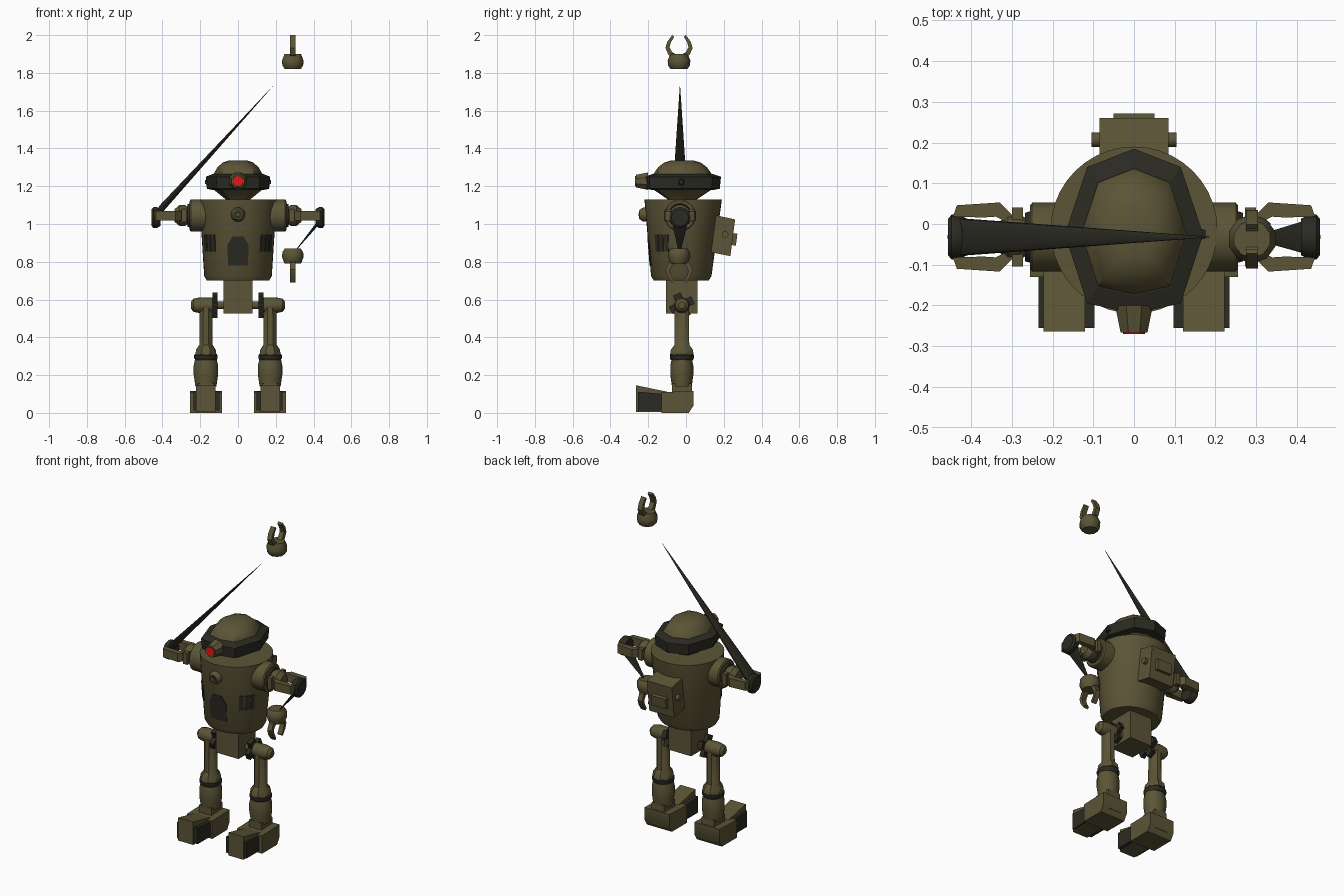
import bpy, bmesh, math
from math import sin, cos, pi, radians
from mathutils import Vector

cube = bpy.data.objects.get("Cube")
if cube:
    bpy.data.objects.remove(cube, do_unlink=True)


def material(name, rgb):
    m = bpy.data.materials.new(name)
    m.use_nodes = True
    m.diffuse_color = (*rgb, 1)
    m.node_tree.nodes["Principled BSDF"].inputs["Base Color"].default_value = (*rgb, 1)
    return m


OLIVE = material("olive metal", (0.105, 0.09, 0.037))
DARK = material("dark metal", (0.024, 0.023, 0.016))
RED = material("red lens", (0.8, 0.008, 0.008))


def loft(name, rings, mat, angle=35):
    """Skin a stack of equal-sized point rings and close both ends."""
    bm = bmesh.new()
    rows = [[bm.verts.new(p) for p in ring] for ring in rings]
    for a, b in zip(rows, rows[1:]):
        for i in range(len(a)):
            j = (i + 1) % len(a)
            bm.faces.new((a[i], a[j], b[j], b[i]))
    bm.faces.new(rows[0])
    bm.faces.new(rows[-1])
    bmesh.ops.recalc_face_normals(bm, faces=bm.faces)
    me = bpy.data.meshes.new(name)
    bm.to_mesh(me)
    bm.free()
    me.materials.append(mat)
    for f in me.polygons:
        f.use_smooth = True
    me.set_sharp_from_angle(angle=radians(angle))
    ob = bpy.data.objects.new(name, me)
    bpy.context.collection.objects.link(ob)
    return ob


def prism(name, pts, x0, x1, mat):
    """Extrude a (y, z) outline along x."""
    return loft(name, [[(x, y, z) for y, z in pts] for x in (x0, x1)], mat)


def box(name, x, y, z, mat):
    return prism(name, [(y[0], z[0]), (y[1], z[0]), (y[1], z[1]), (y[0], z[1])], *x, mat)


def lathe(name, profile, axis, center, mat, n=20, squash=1):
    """Turn (position, radius) pairs around an axis through center."""
    rings = []
    for t, r in profile:
        ring = []
        for k in range(n):
            a = 2 * pi * (k + 0.5) / n
            u, v = r * cos(a), r * sin(a) * squash
            off = {"x": (t, u, v), "y": (u, t, v), "z": (u, v, t)}[axis]
            ring.append(Vector(center) + Vector(off))
        rings.append(ring)
    return loft(name, rings, mat)


# Head: faceted oval rings scaled about the head centre
HEAD = [(0, .185), (.115, .14), (.17, -.025), (.115, -.195), (0, -.22)]
HEAD += [(-x, y) for x, y in HEAD[3:0:-1]]


def head_part(name, levels, mat, angle=35):
    rings = [[(x * s, (y + .02) * s - .02, z) for x, y in HEAD] for z, s in levels]
    return loft(name, rings, mat, angle)


head_part("head_dome", [(1.24, .8), (1.262, .77), (1.3, .64), (1.325, .48), (1.336, .3)], OLIVE, 45)
head_part("head_band", [(1.18, .8), (1.187, .97), (1.25, 1), (1.265, .78)], DARK, 10)
head_part("head_underside", [(1.1, .3), (1.13, .38), (1.185, .78)], OLIVE)
lathe("snout", [(-.266, .036), (-.2, .05)], "y", (0, 0, 1.227), OLIVE, 8)
lathe("eye", [(-.27, .027), (-.26, .029)], "y", (0, 0, 1.227), RED)

# Body: tapered bucket, slightly deeper at the top
BODY = [(.70, .165, .145, -.025), (.725, .179, .16, -.025), (1.13, .205, .205, -.015)]


def on_body(a, z, out=0):
    """Point on the bucket wall; angle 0 faces the front."""
    (z0, rx0, ry0, c0), (z1, rx1, ry1, c1) = BODY[1:]
    t = (z - z0) / (z1 - z0)
    mix = lambda p, q: p + (q - p) * t
    return ((mix(rx0, rx1) + out) * sin(a), mix(c0, c1) - (mix(ry0, ry1) + out) * cos(a), z)


def wall_plate(name, pts, mat):
    loft(name, [[on_body(a, z, o) for a, z in pts] for o in (-.004, .004)], mat)


loft("body", [[(rx * sin(2 * pi * k / 40), c - ry * cos(2 * pi * k / 40), z) for k in range(40)]
              for z, rx, ry, c in BODY], OLIVE)
wall_plate("front_hatch", [(-.29, .78), (-.1, .78), (.1, .78), (.29, .78), (.29, .89), (.15, .935),
                           (-.15, .935), (-.29, .89)], DARK)
lathe("chest_port", [(-.245, .026), (-.228, .037), (-.19, .039)], "y", (0, 0, 1.05), OLIVE)
lathe("chest_port_lens", [(-.249, .02), (-.24, .02)], "y", (0, 0, 1.05), DARK)
lathe("chest_port_pin", [(-.252, .009), (-.24, .009)], "y", (0, 0, 1.05), OLIVE)

# Backpack
prism("backpack", [(.1, 1.058), (.155, 1.047), (.26, 1.024), (.235, .83), (.135, .85), (.1, .858)],
      -.085, .085, OLIVE)
prism("backpack_plate", [(.24, .952), (.272, .948), (.264, .885), (.232, .89)], -.05, .05, OLIVE)
lathe("backpack_knobs", [(-.105, .018), (.105, .018)], "x", (0, .207, .945), OLIVE, 12)

# Pelvis
box("pelvis", (-.077, .077), (-.105, .06), (.525, .71), OLIVE)
lathe("hip_axle", [(-.15, .02), (.15, .02)], "x", (0, -.022, .57), OLIVE, 12)


def sheared_cone(name, base, tip, lean, width, tip_r, mat):
    """Spike whose base disc leans in the xz plane."""
    rings = []
    for c, k in ((base, 1), (tip, tip_r)):
        rings.append([Vector(c) + k * Vector((lean[0] * cos(a), width * sin(a), lean[1] * cos(a)))
                      for a in [2 * pi * i / 16 for i in range(16)]])
    loft(name, rings, mat)


# Paired parts
for s, side in ((1, "left"), (-1, "right")):
    # Side vents and head studs
    for k in range(3):
        a = radians(39 + 10 * k)
        b = a + radians(7.5)
        wall_plate(f"{side}_vent_{k}", [(s * a, .855), (s * b, .855), (s * b, .945), (s * a, .945)], DARK)
    lathe(f"{side}_head_stud", [(s * .155, .022), (s * .176, .014)], "x", (0, -.025, 1.222), DARK, 4)

    # Shoulder and elbow
    arm = (0, -.032, 1.045)
    lathe(f"{side}_shoulder", [(s * .17, .085), (s * .25, .085), (s * .256, .078)], "x", arm, OLIVE, 24)
    lathe(f"{side}_shoulder_seal", [(s * .25, .066), (s * .268, .06)], "x", arm, DARK)
    lathe(f"{side}_elbow", [(s * .26, .045), (s * .28, .057), (s * .31, .057), (s * .335, .035)],
          "x", arm, OLIVE, 12)
    for e in (1, -1):
        # Elbow collar halves and fork prongs
        box(f"{side}_collar_{e}", (s * .273, s * .3), sorted((-.032 + e * .035, -.032 + e * .072)),
            (1.01, 1.08), OLIVE)
        prong = [(.3, .03), (.3, .055), (.33, .085), (.435, .078), (.445, .05), (.37, .048), (.34, .05)]
        loft(f"{side}_prong_{e}", [[(s * x, -.032 + e * y, z) for x, y in prong] for z in (1.018, 1.07)],
             OLIVE)
    lathe(f"{side}_wrist_cap", [(s * .41, .045), (s * .43, .056), (s * .448, .056), (s * .457, .045)],
          "x", (0, -.032, 1.034), DARK)

    # Hip, knee and leg
    leg = (s * .17, -.022, 0)
    for k in range(2):
        fin = box(f"{side}_hip_fin_{k}", (-.014, .014), (-.065, .065), (-.022, .022), DARK)
        fin.location = (s * .122, -.022, .57)
        fin.rotation_euler.x = radians(25 + 90 * k)
    lathe(f"{side}_hip", [(s * .136, .04), (s * .2, .042), (s * .235, .035), (s * .25, .018)],
          "x", (0, -.022, .57), OLIVE, 14)
    lathe(f"{side}_thigh", [(.31, .06), (.335, .056), (.36, .038), (.575, .036)], "z", leg, OLIVE, 8, 1.12)
    lathe(f"{side}_knee", [(.28, .058), (.29, .064), (.305, .064), (.315, .055)], "z", leg, DARK, 14)
    lathe(f"{side}_shin", [(.14, .057), (.2, .066), (.25, .066), (.288, .058)], "z", leg, OLIVE, 14, .92)

    # Foot
    prism(f"{side}_ankle", [(-.075, .03), (-.075, .155), (.03, .155), (.036, .03)], s * .128, s * .212, OLIVE)
    prism(f"{side}_heel", [(-.13, 0), (-.13, .11), (.04, .115), (.04, .04), (.015, 0)],
          s * .085, s * .255, OLIVE)
    prism(f"{side}_toe", [(-.264, .005), (-.264, .146), (-.1, .112), (-.1, .005)], s * .12, s * .222, OLIVE)
    prism(f"{side}_toe_sides", [(-.255, .012), (-.255, .112), (-.12, .1), (-.12, .012)],
          s * .097, s * .235, DARK)

# Forearm spikes
sheared_cone("left_forearm", (.438, -.032, 1.025), (.305, -.034, .86), (.02, .04), .046, .15, DARK)
sheared_cone("right_forearm", (-.438, -.032, 1.045), (.185, -.032, 1.73), (.02, .05), .047, .02, DARK)


# Hands: the right one points up, the left one hangs down
def hand(side, z0, d):
    c = (.29, -.037, z0)
    lathe(f"{side}_palm", [(0, .044), (.02, .058), (.045, .06), (.08, .046)] if d > 0 else
          [(0, .044), (-.02, .058), (-.045, .06), (-.08, .046)], "z", c, OLIVE, 10)
    for e in (1, -1):
        path = [(.03, .06), (.056, .075), (.072, .112), (.062, .145), (.036, .18)]
        inner = [(.012, .075), (.036, .09), (.05, .115), (.044, .14), (.026, .17)]
        rings = [[(.29 + x, -.037 + e * y, z0 + d * z) for x, (y, z) in
                  ((-.015, p), (.015, p), (.015, q), (-.015, q))] for p, q in zip(path, inner)]
        loft(f"{side}_finger_{e}", rings, OLIVE)


hand("right", 1.82, 1)
hand("left", .87, -1)
